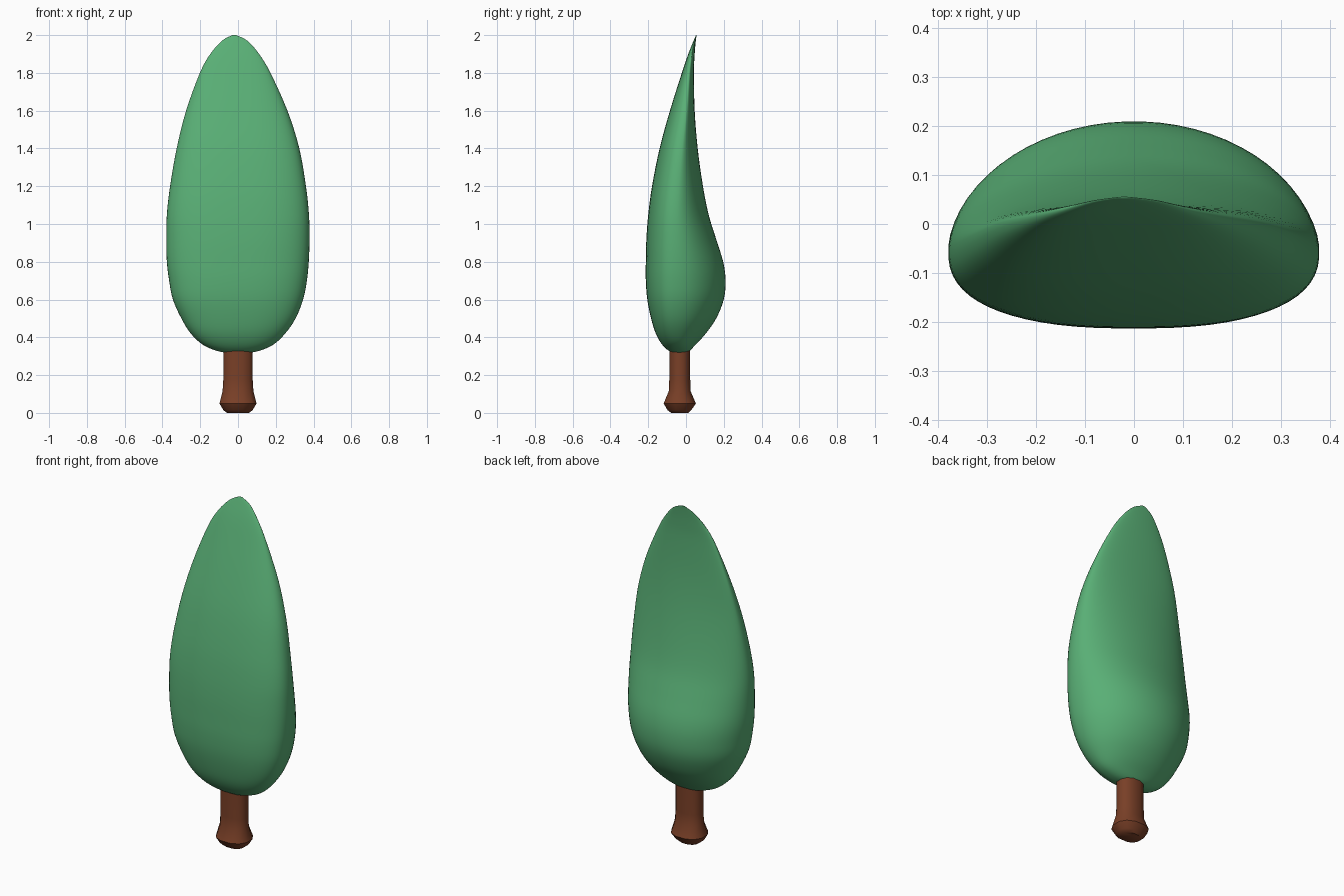
import bpy, bmesh
from math import sin, cos, pi

def material(name, col):
    m = bpy.data.materials.new(name)
    m.diffuse_color = (*col, 1)
    return m

def spline(rows, steps):
    """Catmull-Rom through rows of numbers."""
    out = []
    for i in range(len(rows) - 1):
        p = [rows[max(0, min(len(rows) - 1, i + k))] for k in (-1, 0, 1, 2)]
        for s in range(steps):
            t = s / steps
            out.append([0.5 * (2*b + (c-a)*t + (2*a-5*b+4*c-d)*t*t + (3*b-a-3*c+d)*t**3)
                        for a, b, c, d in zip(*p)])
    out.append(list(rows[-1]))
    return out

def loft(name, rows, sides, front_pow, back_pow, mat, angle):
    """Skin rings given as (z, left x, right x, front y, back y, widest y)."""
    bm = bmesh.new()
    rings = []
    for z, xl, xr, yf, yb, ys in rows:
        ring = []
        for k in range(sides):
            a = 2 * pi * (k + 0.5) / sides
            c, s = cos(a), sin(a)
            e = 2 / (back_pow if s > 0 else front_pow)
            x = (xl + xr) / 2 + (xr - xl) / 2 * abs(c) ** e * (1 if c > 0 else -1)
            y = ys + (yb - ys if s > 0 else yf - ys) * abs(s) ** e
            ring.append(bm.verts.new((x, y, z)))
        rings.append(ring)
    for lo, hi in zip(rings, rings[1:]):
        for k in range(sides):
            n = (k + 1) % sides
            bm.faces.new((lo[k], lo[n], hi[n], hi[k]))
    bm.faces.new(rings[0][::-1])
    bm.faces.new(rings[-1])
    me = bpy.data.meshes.new(name)
    bm.to_mesh(me)
    bm.free()
    ob = bpy.data.objects.new(name, me)
    bpy.context.collection.objects.link(ob)
    me.materials.append(mat)
    bpy.ops.object.select_all(action='DESELECT')
    ob.select_set(True)
    bpy.context.view_layer.objects.active = ob
    bpy.ops.object.shade_smooth_by_angle(angle=angle)
    return ob

green = material("leaf_green", (0.10, 0.43, 0.18))
brown = material("bark_brown", (0.19, 0.05, 0.02))

# Foliage: full at the bottom, thinning to a broad curved edge at the top
foliage = [
    (0.315, -0.02, 0.02, -0.045, -0.015, -0.03),
    (0.325, -0.10, 0.10, -0.085, 0.015, -0.035),
    (0.36, -0.185, 0.185, -0.125, 0.05, -0.04),
    (0.42, -0.25, 0.25, -0.16, 0.105, -0.05),
    (0.50, -0.30, 0.305, -0.185, 0.16, -0.055),
    (0.60, -0.345, 0.345, -0.205, 0.20, -0.055),
    (0.70, -0.365, 0.365, -0.213, 0.21, -0.055),
    (0.80, -0.377, 0.375, -0.213, 0.197, -0.055),
    (0.92, -0.38, 0.379, -0.21, 0.16, -0.055),
    (1.05, -0.377, 0.376, -0.20, 0.12, -0.055),
    (1.20, -0.36, 0.36, -0.18, 0.09, -0.045),
    (1.40, -0.325, 0.325, -0.14, 0.062, -0.025),
    (1.60, -0.275, 0.262, -0.085, 0.046, 0.0),
    (1.80, -0.202, 0.172, -0.022, 0.042, 0.017),
    (1.90, -0.147, 0.112, 0.012, 0.046, 0.03),
    (1.97, -0.085, 0.05, 0.04, 0.052, 0.047),
    (2.00, -0.03, -0.01, 0.053, 0.056, 0.055),
]
loft("foliage", spline(foliage, 4), 64, 2.5, 2.0, green, pi)

# Trunk: oval post with a flared, bevelled foot
trunk = [
    (0.0, -0.06, 0.06, -0.08, 0.015, -0.033),
    (0.015, -0.08, 0.08, -0.10, 0.03, -0.033),
    (0.05, -0.101, 0.101, -0.121, 0.055, -0.033),
    (0.115, -0.084, 0.084, -0.093, 0.026, -0.033),
    (0.18, -0.08, 0.08, -0.09, 0.024, -0.033),
    (0.40, -0.08, 0.08, -0.09, 0.024, -0.033),
]
loft("trunk", trunk, 12, 2.3, 2.3, brown, 0.7)
